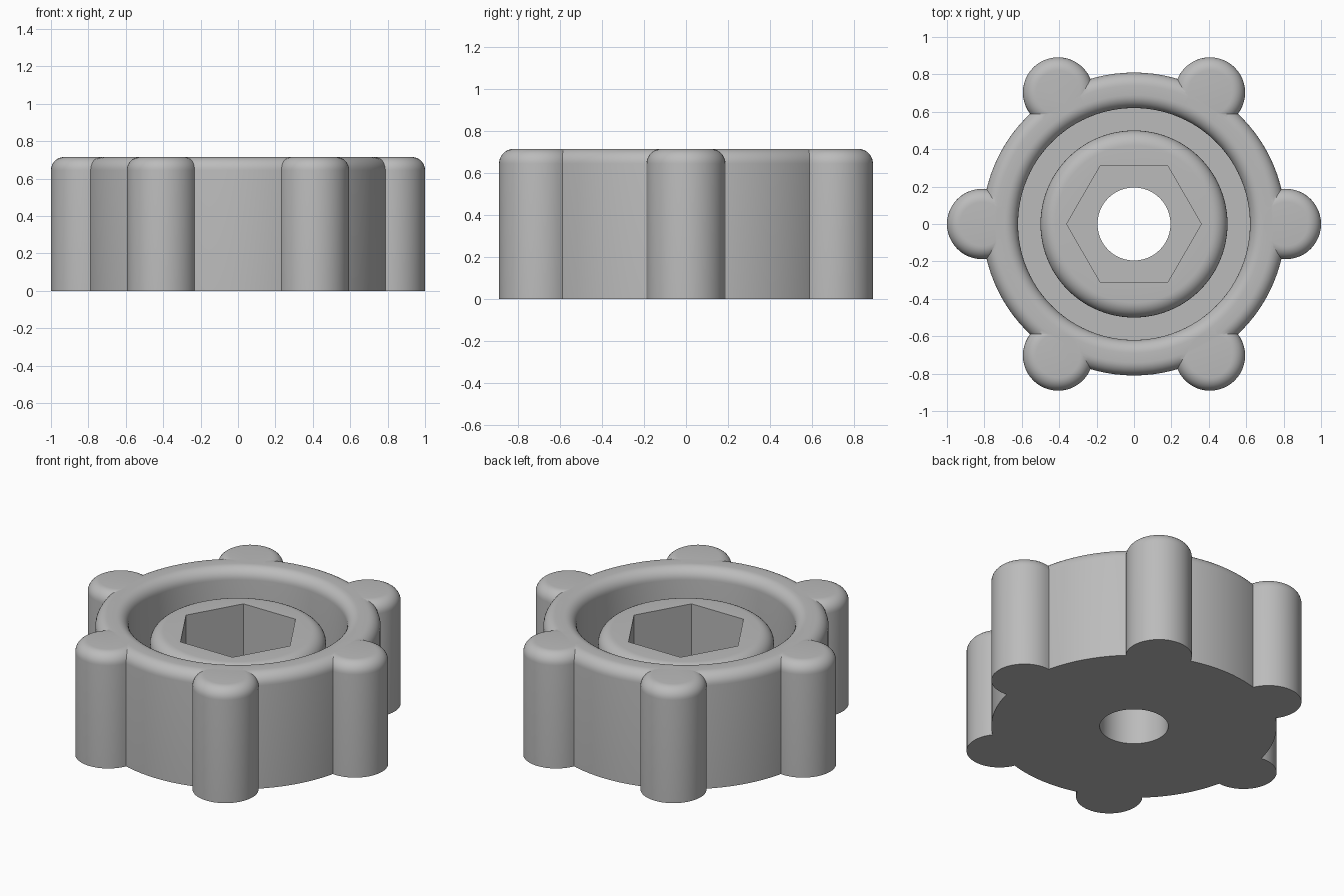
import bpy
import bmesh
from math import cos, sin, pi, radians
from mathutils import Matrix, Vector

if "Cube" in bpy.data.objects:
    bpy.data.objects.remove(bpy.data.objects["Cube"], do_unlink=True)

HEIGHT, FILLET = 0.715, 0.07
HUB_TOP, HUB_FILLET = 0.617, 0.08
FLOOR = 0.25

grey = bpy.data.materials.new("plain grey")
grey.use_nodes = True
colour = (0.5, 0.5, 0.5, 1)
grey.diffuse_color = colour
grey.node_tree.nodes["Principled BSDF"].inputs["Base Color"].default_value = colour


def arc(r, z, radius, start, end, steps=8):
    """Points of a fillet in the (radius, height) plane."""
    angles = [radians(start + (end - start) * i / steps) for i in range(steps + 1)]
    return [(r + radius * cos(a), z + radius * sin(a)) for a in angles]


def make_object(name, bm):
    bmesh.ops.recalc_face_normals(bm, faces=bm.faces)
    mesh = bpy.data.meshes.new(name)
    bm.to_mesh(mesh)
    bm.free()
    mesh.materials.append(grey)
    obj = bpy.data.objects.new(name, mesh)
    bpy.context.collection.objects.link(obj)
    return obj


def lathe(name, profile, segments, closed, centre=(0, 0)):
    """Revolve a profile about a vertical axis; open profiles get flat caps."""
    bm = bmesh.new()
    rings = []
    for r, z in profile:
        rings.append([bm.verts.new((centre[0] + r * cos(2 * pi * i / segments),
                                    centre[1] + r * sin(2 * pi * i / segments), z))
                      for i in range(segments)])
    pairs = list(zip(rings, rings[1:]))
    if closed:
        pairs.append((rings[-1], rings[0]))
    else:
        bm.faces.new(rings[0])
        bm.faces.new(rings[-1])
    for a, b in pairs:
        for i in range(segments):
            j = (i + 1) % segments
            bm.faces.new((a[i], a[j], b[j], b[i]))
    return make_object(name, bm)


def combine(target, tool, operation):
    mod = target.modifiers.new(operation.lower(), 'BOOLEAN')
    mod.operation, mod.solver, mod.object = operation, 'EXACT', tool
    bpy.context.view_layer.objects.active = target
    bpy.ops.object.modifier_apply(modifier=mod.name)
    bpy.data.objects.remove(tool, do_unlink=True)


# Turned body: outer rim, groove, hub and through hole
profile = [(0.195, 0), (0.81, 0)]
profile += arc(0.81 - FILLET, HEIGHT - FILLET, FILLET, 0, 90)
profile += arc(0.62 + FILLET, HEIGHT - FILLET, FILLET, 90, 180)
profile += [(0.62, FLOOR), (0.5, FLOOR)]
profile += arc(0.5 - HUB_FILLET, HUB_TOP - HUB_FILLET, HUB_FILLET, 0, 90)
profile += [(0.195, HUB_TOP)]
knob = lathe("knob_body", profile, 96, True)

# Six rounded grip lobes around the rim
LOBE = 0.188
lobe_profile = [(LOBE, 0)] + arc(LOBE - FILLET, HEIGHT - FILLET, FILLET, 0, 90)
for k in range(6):
    a = k * pi / 3
    lobe = lathe("grip_lobe", lobe_profile, 48, False, (0.812 * cos(a), 0.812 * sin(a)))
    combine(knob, lobe, 'UNION')

# Hexagonal nut pocket in the hub
pocket = lathe("nut_pocket_cutter", [(0.36, FLOOR), (0.36, 1)], 6, False)
combine(knob, pocket, 'DIFFERENCE')

# Smooth curved walls, keep edges sharp
bpy.ops.object.select_all(action='DESELECT')
knob.select_set(True)
bpy.context.view_layer.objects.active = knob
bpy.ops.object.shade_smooth_by_angle(angle=radians(30))
